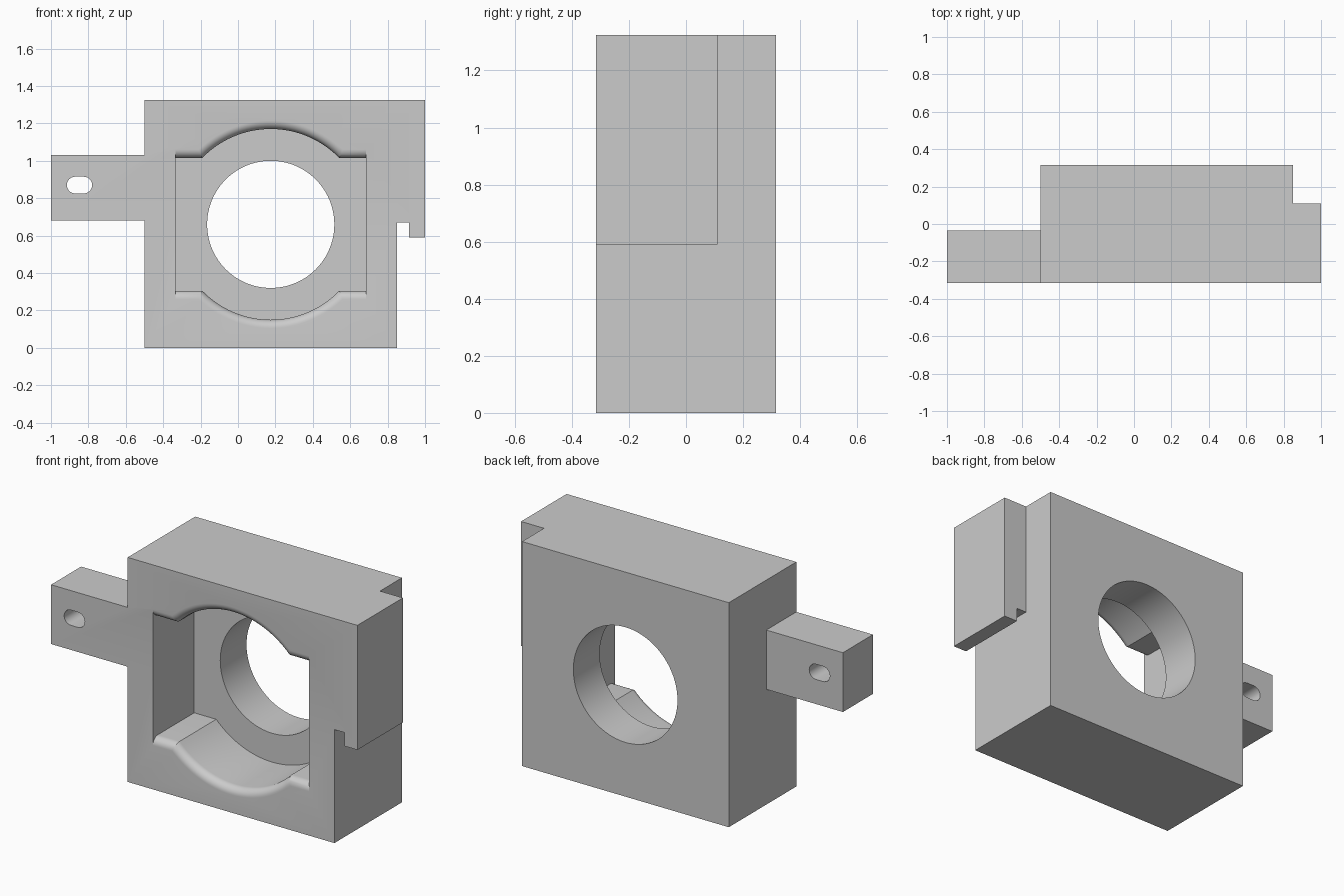
import bpy
import bmesh
import math

if "Cube" in bpy.data.objects:
    bpy.data.objects.remove(bpy.data.objects["Cube"], do_unlink=True)

FRONT, BACK = -0.315, 0.315
CX, CZ = 0.175, 0.66          # bore axis
BORE_R = 0.34
POCKET_R, POCKET_HALF_W, POCKET_HALF_H = 0.51, 0.51, 0.355
POCKET_FLOOR = 0.07
FILLET = 0.045

grey = bpy.data.materials.new("plain grey")
grey.use_nodes = True
grey.diffuse_color = (0.6, 0.6, 0.6, 1)
grey.node_tree.nodes["Principled BSDF"].inputs["Base Color"].default_value = (0.6, 0.6, 0.6, 1)


def loft(name, layers):
    """Solid through equal-length (y, [(x, z), ...]) layers."""
    bm = bmesh.new()
    rings = [[bm.verts.new((x, y, z)) for x, z in pts] for y, pts in layers]
    n = len(rings[0])
    for a, b in zip(rings, rings[1:]):
        for i in range(n):
            j = (i + 1) % n
            bm.faces.new((a[i], a[j], b[j], b[i]))
    bm.faces.new(rings[0])
    bm.faces.new(rings[-1])
    bmesh.ops.recalc_face_normals(bm, faces=bm.faces)
    mesh = bpy.data.meshes.new(name)
    bm.to_mesh(mesh)
    bm.free()
    obj = bpy.data.objects.new(name, mesh)
    obj.data.materials.append(grey)
    bpy.context.collection.objects.link(obj)
    return obj


def prism(name, pts, y0, y1):
    return loft(name, [(y0, pts), (y1, pts)])


def rect(x0, x1, z0, z1):
    return [(x0, z0), (x1, z0), (x1, z1), (x0, z1)]


def arc(cx, cz, r, start, end, steps):
    return [(cx + r * math.cos(start + (end - start) * i / steps),
             cz + r * math.sin(start + (end - start) * i / steps)) for i in range(steps + 1)]


def pocket_outline(d):
    """Rectangle with bowed top and bottom, both grown outwards by d."""
    r, h = POCKET_R + d, POCKET_HALF_H + d
    a = math.asin(h / r)
    top = arc(CX, CZ, r, a, math.pi - a, 32)
    bottom = arc(CX, CZ, r, math.pi + a, 2 * math.pi - a, 32)
    left, right = CX - POCKET_HALF_W, CX + POCKET_HALF_W
    return [(right, CZ + h)] + top + [(left, CZ + h), (left, CZ - h)] + bottom + [(right, CZ - h)]


# Body outline: block, mounting arm and hooked lip
outline = [(-0.5, 0), (0.85, 0), (0.85, 0.67), (0.915, 0.67), (0.915, 0.59), (1, 0.59),
           (1, 1.325), (-0.5, 1.325), (-0.5, 1.03), (-1, 1.03), (-1, 0.68), (-0.5, 0.68)]
body = prism("bearing_block", outline, FRONT, BACK)

# Pocket with a rounded front rim on its top and bottom edges
layers = [(POCKET_FLOOR, pocket_outline(0))]
for k in range(9):
    t = math.pi / 2 * k / 8
    layers.append((FRONT + FILLET * (1 - math.sin(t)), pocket_outline(FILLET * (1 - math.cos(t)))))
layers.append((FRONT - 0.1, pocket_outline(FILLET)))

slot = (arc(-0.825, 0.87, 0.045, -math.pi / 2, math.pi / 2, 12)
        + arc(-0.87, 0.87, 0.045, math.pi / 2, 3 * math.pi / 2, 12))

cutters = [
    prism("arm_back_cutter", rect(-1.2, -0.5, -0.2, 1.5), -0.035, 0.5),
    prism("lip_back_cutter", rect(0.85, 1.2, -0.2, 1.5), 0.11, 0.5),
    loft("pocket_cutter", layers),
    prism("bore_cutter", arc(CX, CZ, BORE_R, 0, 2 * math.pi, 96)[:-1], -0.2, 0.5),
    prism("slot_cutter", slot, -0.5, 0.2),
]
for cutter in cutters:
    cutter.hide_render = True
    mod = body.modifiers.new(cutter.name, 'BOOLEAN')
    mod.operation = 'DIFFERENCE'
    mod.solver = 'EXACT'
    mod.object = cutter

# Apply the cuts and drop the cutters
bpy.ops.object.select_all(action='DESELECT')
body.select_set(True)
bpy.context.view_layer.objects.active = body
for mod in list(body.modifiers):
    bpy.ops.object.modifier_apply(modifier=mod.name)
for cutter in cutters:
    bpy.data.objects.remove(cutter, do_unlink=True)

bpy.ops.object.shade_smooth_by_angle(angle=math.radians(25))
